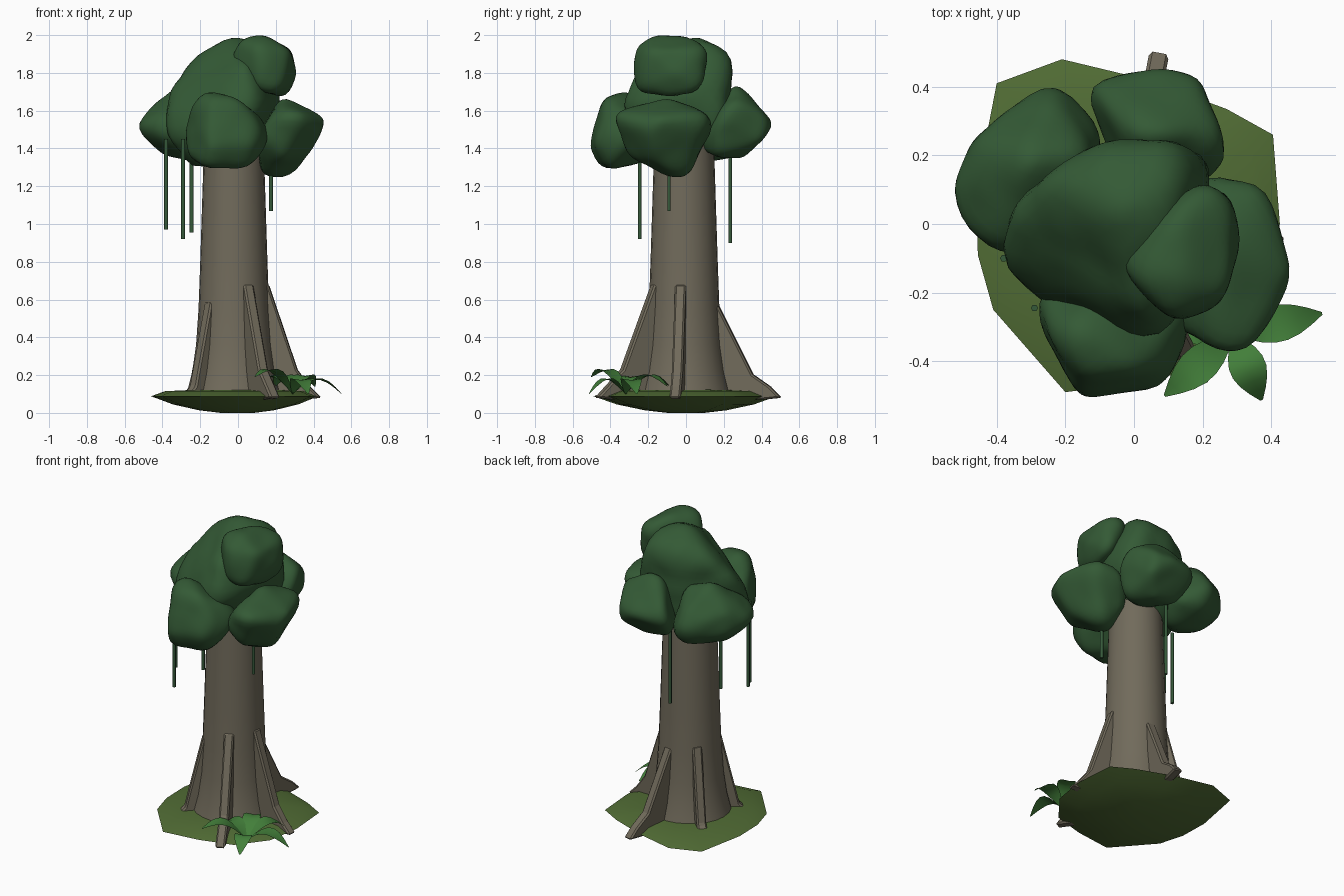
import bpy, bmesh, math
from mathutils import Vector, noise
from mathutils.bvhtree import BVHTree

if "Cube" in bpy.data.objects:
    bpy.data.objects.remove(bpy.data.objects["Cube"], do_unlink=True)


def material(name, r, g, b):
    m = bpy.data.materials.new(name)
    m.use_nodes = True
    m.diffuse_color = (r, g, b, 1)
    bsdf = m.node_tree.nodes["Principled BSDF"]
    bsdf.inputs["Base Color"].default_value = (r, g, b, 1)
    bsdf.inputs["Roughness"].default_value = 0.9
    return m


BARK = material("bark", 0.165, 0.146, 0.105)
LEAF = material("dark_leaf", 0.034, 0.102, 0.036)
MOSS = material("moss", 0.082, 0.15, 0.035)
FERN = material("fern_green", 0.055, 0.21, 0.042)
VINE = material("vine_green", 0.036, 0.1, 0.042)


def finish(name, bm, mat, angle=None):
    """Turn a bmesh into an object; angle = smoothing limit in degrees."""
    bmesh.ops.recalc_face_normals(bm, faces=bm.faces)
    mesh = bpy.data.meshes.new(name)
    bm.to_mesh(mesh)
    bm.free()
    mesh.materials.append(mat)
    if angle:
        mesh.shade_smooth()
        mesh.set_sharp_from_angle(angle=math.radians(angle))
    ob = bpy.data.objects.new(name, mesh)
    bpy.context.collection.objects.link(ob)
    return ob


def loft(bm, rings):
    """Bridge equal-sized closed rings of points and cap both ends."""
    loops = [[bm.verts.new(p) for p in ring] for ring in rings]
    n = len(loops[0])
    for a, b in zip(loops, loops[1:]):
        for i in range(n):
            j = (i + 1) % n
            bm.faces.new((a[i], a[j], b[j], b[i]))
    bm.faces.new(loops[0])
    bm.faces.new(loops[-1])


def circle(c, r, n, z):
    return [(c[0] + r * math.cos(math.tau * i / n),
             c[1] + r * math.sin(math.tau * i / n), z) for i in range(n)]


# Mossy ground: irregular outline, shallow bowl below, nearly flat on top
outline = [(-.21, .48), (-.40, .41), (-.46, .1), (-.455, -.09), (-.41, -.25),
           (-.2, -.49), (.04, -.46), (.25, -.4), (.39, -.22), (.425, 0),
           (.405, .26), (.27, .335), (.04, .42)]
bm = bmesh.new()
loft(bm, [[(x * s, y * s, z) for x, y in outline] for s, z in
          ((.2, 0), (.45, .014), (.75, .045), (1, .088), (.84, .115), (.4, .124))])
finish("mossy_ground", bm, MOSS, 40)

# Trunk: tapered, flaring at the foot
AXIS = Vector((-.022, -.01, 0))
bm = bmesh.new()
loft(bm, [circle(AXIS, r, 24, z) for z, r in
          ((.08, .255), (.14, .24), (.22, .22), (.36, .2), (.55, .187),
           (.8, .178), (1.3, .162), (1.55, .155))])
finish("trunk", bm, BARK, 50)


# Buttress roots: flat fins sloping from the trunk to a tip
def root(name, tip, top):
    out = Vector((tip[0], tip[1], 0)) - AXIS
    length = out.length
    out.normalize()
    side = Vector((-out.y, out.x, 0))
    start = .185
    profile = [(.1, .09), (.1, top), (start, top),
               (start + .55 * (length - start), .1 + .22 * (top - .1)),
               (length - .06, .14), (length, .08), (length - .1, .07)]
    bm = bmesh.new()
    loft(bm, [[AXIS + out * r + side * s + Vector((0, 0, z)) for r, z in profile]
              for s in (-.029, .029)])
    ob = finish(name, bm, BARK)
    bevel = ob.modifiers.new("Bevel", 'BEVEL')
    bevel.width = .009
    bevel.segments = 1


root("front_root", (.2, -.475), .68)
root("left_root", (.44, -.06), .68)
root("back_root", (.075, .505), .57)
root("back_right_root", (-.29, .225), .6)
root("front_right_root", (-.285, -.245), .59)


# Canopy: a ball wrapped onto the hull of a few corners, softened and roughened
def clump(name, *corners):
    hull = bmesh.new()
    points = [Vector(c) for c in corners]
    for p in points:
        hull.verts.new(p)
    bmesh.ops.convex_hull(hull, input=hull.verts)
    tree = BVHTree.FromBMesh(hull)
    hull.free()
    centre = sum(points, Vector()) / len(points)
    bm = bmesh.new()
    bmesh.ops.create_icosphere(bm, subdivisions=4, radius=1)
    for v in bm.verts:
        v.co = tree.ray_cast(centre, v.co.normalized())[0]
    for _ in range(4):
        bmesh.ops.smooth_vert(bm, verts=bm.verts, factor=.5, use_axis_x=True,
                              use_axis_y=True, use_axis_z=True)
    for v in bm.verts:
        rough = 1.05 + .05 * noise.noise(v.co * 9)
        v.co = centre + (v.co - centre) * rough
        v.co.z = min(v.co.z, 2)
    finish(name, bm, LEAF, 70)


clump("canopy_main", (-.07, .05, 1.99), (.12, .1, 1.99), (.18, .24, 1.87),
      (-.1, .24, 1.87), (-.27, .1, 1.87), (-.39, .03, 1.7), (-.42, -.12, 1.52),
      (.1, -.37, 1.66), (.04, -.25, 1.84), (.22, 0, 1.66), (.2, .2, 1.5),
      (-.1, -.33, 1.5), (-.3, -.1, 1.28), (.05, -.1, 1.35), (-.1, .2, 1.38))
clump("canopy_top", (0, -.15, 1.97), (.13, -.17, 2), (.14, .06, 1.99),
      (.27, -.2, 1.92), (.28, .08, 1.92), (.31, -.05, 1.8), (.22, -.26, 1.7),
      (.1, -.28, 1.93), (.1, -.26, 1.7), (.27, .09, 1.69), (.18, .13, 1.88),
      (.25, -.05, 1.67), (-.05, -.1, 1.85))
clump("canopy_front", (-.25, -.3, 1.64), (-.15, -.44, 1.67), (-.18, -.3, 1.71),
      (0, -.42, 1.67), (.12, -.42, 1.5), (.15, -.36, 1.4), (-.15, -.51, 1.42),
      (.06, -.48, 1.42), (-.27, -.3, 1.38), (-.18, -.45, 1.29), (.05, -.4, 1.29),
      (.18, -.2, 1.5), (-.2, -.15, 1.35), (-.27, -.2, 1.5), (0, -.1, 1.5))
clump("canopy_left", (.25, .165, 1.58), (.41, .1, 1.57), (.46, -.08, 1.56),
      (.45, -.2, 1.5), (.37, -.36, 1.57), (.26, -.39, 1.59), (.17, -.33, 1.55),
      (.23, -.1, 1.67), (.14, -.05, 1.22), (.27, 0, 1.24), (.35, -.15, 1.34),
      (.25, -.3, 1.36), (.1, .1, 1.45), (.1, -.3, 1.45))
clump("canopy_right", (-.55, .07, 1.52), (-.46, .24, 1.6), (-.46, .24, 1.45),
      (-.24, .43, 1.5), (-.4, -.1, 1.45), (-.4, -.08, 1.58), (-.3, .2, 1.75),
      (-.15, .2, 1.7), (-.25, .35, 1.38), (-.4, .15, 1.37), (-.2, .1, 1.33),
      (-.1, .3, 1.4), (-.1, 0, 1.5))
clump("canopy_back", (.09, .46, 1.53), (.19, .42, 1.56), (.19, .41, 1.45),
      (-.15, .43, 1.52), (.28, .17, 1.55), (.25, .27, 1.66), (0, .26, 1.77),
      (.02, .3, 1.68), (.1, .3, 1.35), (-.1, .3, 1.36), (.2, .15, 1.36),
      (0, .05, 1.4))

# Hanging vines
for i, (x, y, low, high) in enumerate((
        (-.29, -.245, .92, 1.45), (.175, -.09, 1.07, 1.45), (-.05, .235, .9, 1.5),
        (-.38, -.1, .97, 1.45), (-.245, -.01, .955, 1.5))):
    bm = bmesh.new()
    loft(bm, [circle((x, y), .0105, 6, z) for z in (low, high)])
    finish(f"vine_{i + 1}", bm, VINE, 70)

# Fern: arching leaves around one centre
CENTRE = Vector((.29, -.32, 0))
bm = bmesh.new()
for degrees, length, tip_z in ((13, .265, .1), (62, .25, .14), (112, .25, .14),
                               (168, .22, .13), (222, .27, .19), (293, .21, .1)):
    a = math.radians(degrees)
    out = Vector((math.cos(a), math.sin(a), 0))
    side = Vector((-out.y, out.x, 0))
    rows = []
    for step in range(8):
        t = step / 7
        w = .004 + .05 * math.sin(math.pi * t)
        z = .1 + (tip_z - .1) * t + .075 * math.sin(math.pi * t)
        mid = CENTRE + out * (length * t) + Vector((0, 0, z))
        lift = Vector((0, 0, w * .15))
        rows.append([bm.verts.new(p) for p in
                     (mid - side * w + lift, mid, mid + side * w + lift)])
    for p, q in zip(rows, rows[1:]):
        for i in (0, 1):
            bm.faces.new((p[i], q[i], q[i + 1], p[i + 1]))
finish("fern", bm, FERN, 60)
